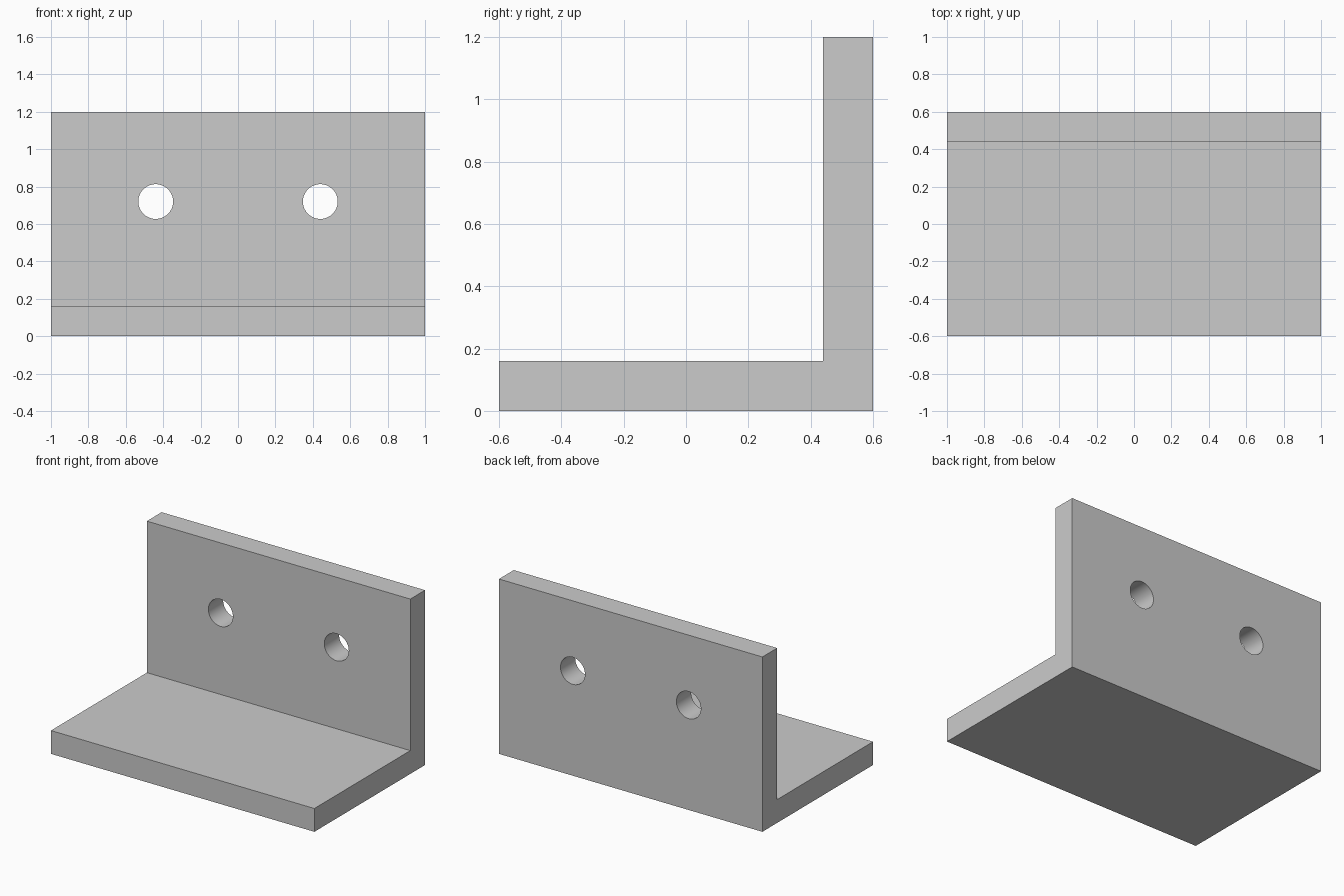
import bpy, bmesh, math
from mathutils import Vector

if "Cube" in bpy.data.objects:
    bpy.data.objects.remove(bpy.data.objects["Cube"])

LENGTH, DEPTH, HEIGHT, THICK = 2.0, 1.2, 1.2, 0.16
HOLE_X, HOLE_Z, HOLE_R = 0.44, 0.72, 0.093

# L-shaped section in the y-z plane, extruded along x
y0, y1 = -DEPTH / 2, DEPTH / 2
profile = [(y0, 0), (y1, 0), (y1, HEIGHT), (y1 - THICK, HEIGHT),
           (y1 - THICK, THICK), (y0, THICK)]
bm = bmesh.new()
face = bm.faces.new([bm.verts.new((-LENGTH / 2, y, z)) for y, z in profile])
ext = bmesh.ops.extrude_face_region(bm, geom=[face])
bmesh.ops.translate(bm, vec=Vector((LENGTH, 0, 0)),
                    verts=[g for g in ext["geom"] if isinstance(g, bmesh.types.BMVert)])
bmesh.ops.recalc_face_normals(bm, faces=bm.faces)
mesh = bpy.data.meshes.new("angle_bracket")
bm.to_mesh(mesh)
bm.free()
bracket = bpy.data.objects.new("angle_bracket", mesh)
bpy.context.collection.objects.link(bracket)

# Two bolt holes through the upright plate
for side in (-1, 1):
    bpy.ops.mesh.primitive_cylinder_add(
        vertices=64, radius=HOLE_R, depth=THICK * 3,
        location=(side * HOLE_X, y1 - THICK / 2, HOLE_Z),
        rotation=(math.pi / 2, 0, 0))
    cutter = bpy.context.object
    cutter.name = "hole_cutter"
    cutter.hide_render = True
    mod = bracket.modifiers.new("bolt_hole", 'BOOLEAN')
    mod.operation, mod.solver, mod.object = 'DIFFERENCE', 'EXACT', cutter
    bpy.context.view_layer.objects.active = bracket
    bpy.ops.object.modifier_apply(modifier=mod.name)
    bpy.data.objects.remove(cutter)

# Smooth hole walls, sharp plate edges
bracket.select_set(True)
bpy.context.view_layer.objects.active = bracket
bpy.ops.object.shade_smooth_by_angle(angle=math.radians(30))
